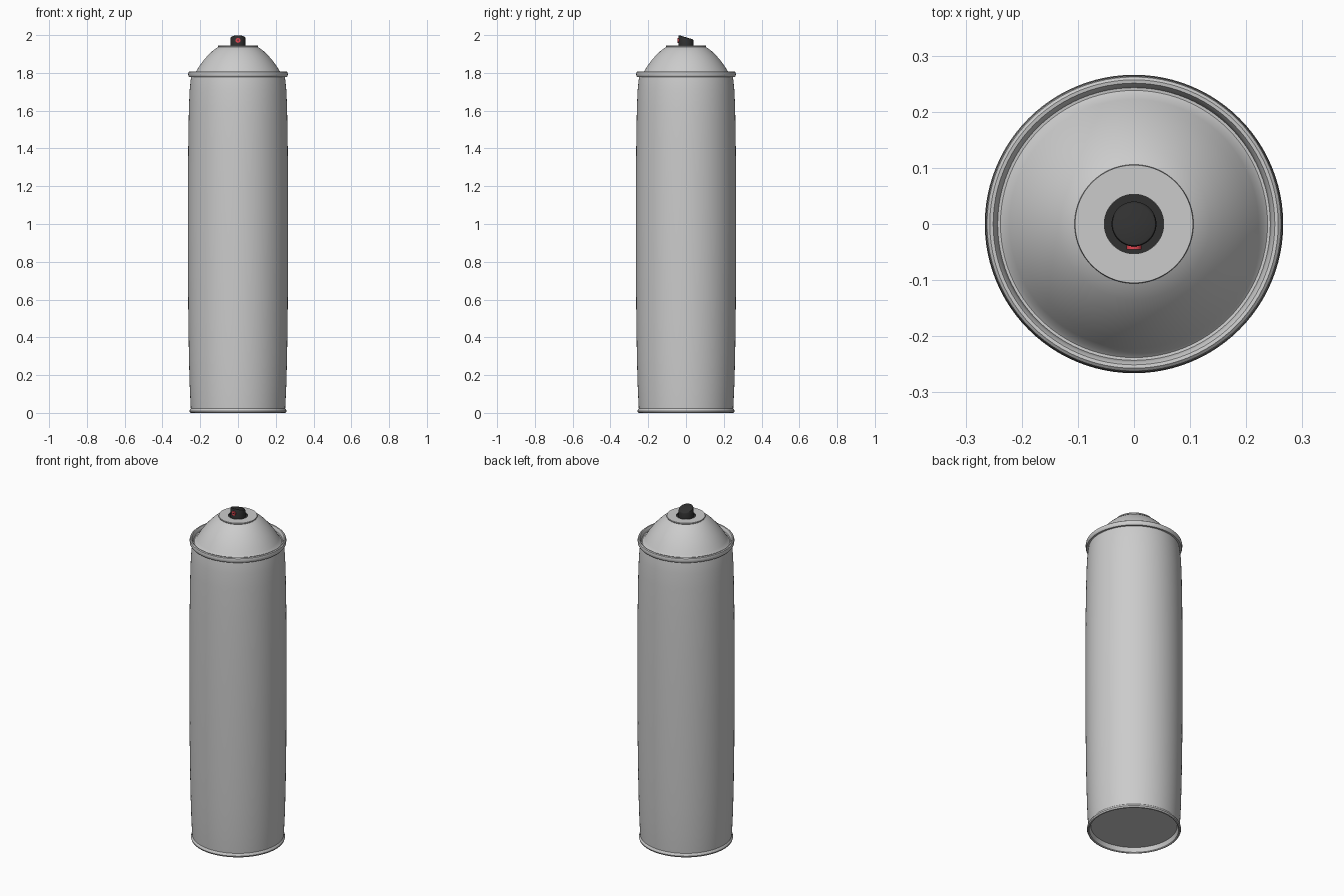
import bpy, bmesh, math
from mathutils import Matrix

if "Cube" in bpy.data.objects:
    bpy.data.objects.remove(bpy.data.objects["Cube"])


def colour(name, rgb):
    mat = bpy.data.materials.new(name)
    mat.diffuse_color = (*rgb, 1)
    mat.use_nodes = True
    mat.node_tree.nodes["Principled BSDF"].inputs["Base Color"].default_value = mat.diffuse_color
    return mat


def finish(bm, name, mat=None, angle=35):
    bmesh.ops.recalc_face_normals(bm, faces=bm.faces)
    me = bpy.data.meshes.new(name)
    bm.to_mesh(me)
    bm.free()
    ob = bpy.data.objects.new(name, me)
    bpy.context.collection.objects.link(ob)
    if mat:
        me.materials.append(mat)
    bpy.ops.object.select_all(action='DESELECT')
    ob.select_set(True)
    bpy.context.view_layer.objects.active = ob
    bpy.ops.object.shade_smooth_by_angle(angle=math.radians(angle))
    return ob


def lathe(name, profile, mat=None, steps=96, shape=None):
    """Spin (radius, z) points around z; end points on the axis close the shape."""
    bm = bmesh.new()
    verts = [bm.verts.new((r, 0, z)) for r, z in profile]
    edges = [bm.edges.new(p) for p in zip(verts, verts[1:])]
    bmesh.ops.spin(bm, geom=verts + edges, axis=(0, 0, 1), cent=(0, 0, 0),
                   angle=math.tau, steps=steps)
    bmesh.ops.remove_doubles(bm, verts=bm.verts, dist=1e-5)
    if shape:
        for v in bm.verts:
            shape(v)
    return finish(bm, name, mat)


black = colour("black_plastic", (0.03, 0.03, 0.03))
red = colour("red_plastic", (0.75, 0.06, 0.08))

# Can body: recessed base, rolled foot, gently bulging wall
lathe("can_body", [
    (0, 0.03), (0.236, 0.03), (0.243, 0.004), (0.248, 0), (0.254, 0.002),
    (0.257, 0.01), (0.254, 0.019), (0.250, 0.024), (0.252, 0.06),
    (0.256, 0.15), (0.260, 0.30), (0.263, 0.50), (0.265, 0.75),
    (0.266, 1.0), (0.265, 1.25), (0.263, 1.45), (0.260, 1.62),
    (0.256, 1.71), (0.251, 1.76), (0.247, 1.785)])

# Rolled rim joining wall and shoulder
lathe("top_rim", [
    (0.245, 1.778), (0.259, 1.778), (0.263, 1.783), (0.264, 1.795),
    (0.262, 1.804), (0.257, 1.808), (0.251, 1.807), (0.247, 1.800),
    (0.243, 1.788), (0.245, 1.778)])

# Domed shoulder with flat collar and valve recess
lathe("shoulder", [
    (0.246, 1.788), (0.238, 1.787), (0.231, 1.793), (0.222, 1.808),
    (0.205, 1.835), (0.185, 1.863), (0.160, 1.892), (0.135, 1.916),
    (0.115, 1.931), (0.104, 1.937), (0.106, 1.940), (0.105, 1.945),
    (0.053, 1.945), (0.053, 1.938)])

# Dark valve seat in the recess
lathe("valve_seat", [(0.053, 1.943), (0.053, 1.936), (0, 1.936)], black, 48)


# Spray button, top sloping down towards the back
def slope(v):
    if v.co.z > 1.98:
        v.co.z -= 0.3 * (v.co.y + 0.039)


lathe("spray_button", [(0, 1.937), (0.040, 1.937), (0.040, 1.994),
                       (0.0385, 1.998), (0.035, 2.0), (0, 2.0)],
      black, 48, slope)

# Nozzle on the front of the button
bm = bmesh.new()
bmesh.ops.create_cone(bm, cap_ends=True, segments=24, radius1=0.013, radius2=0.013,
                      depth=0.012,
                      matrix=Matrix.Translation((0, -0.039, 1.972)) @ Matrix.Rotation(math.pi / 2, 4, 'X'))
finish(bm, "nozzle", red)

# Spray hole
bm = bmesh.new()
bmesh.ops.create_cone(bm, cap_ends=True, segments=16, radius1=0.004, radius2=0.004,
                      depth=0.004,
                      matrix=Matrix.Translation((0, -0.0438, 1.972)) @ Matrix.Rotation(math.pi / 2, 4, 'X'))
finish(bm, "spray_hole", black)
